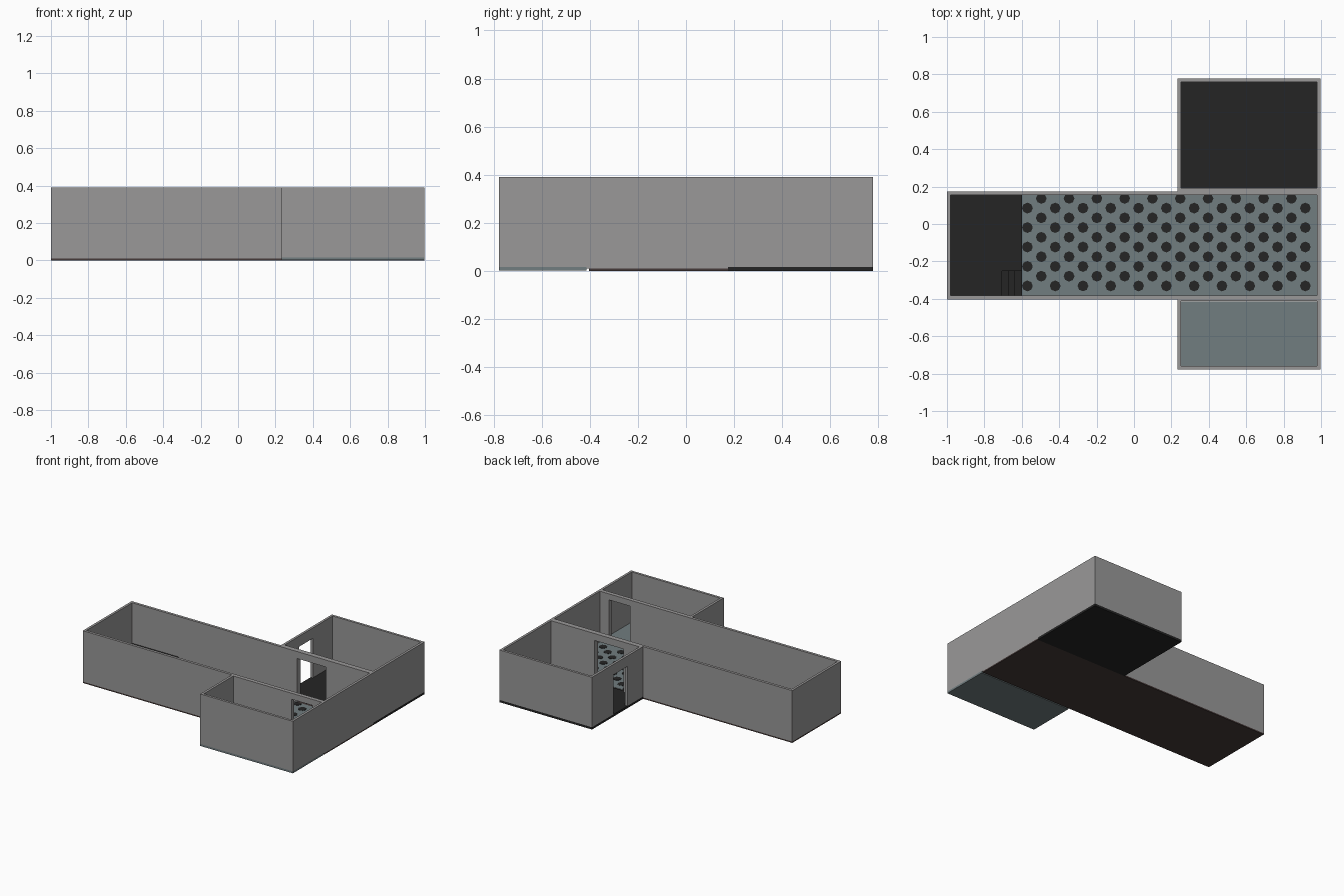
import bpy, bmesh, math
from mathutils import Vector

if "Cube" in bpy.data.objects:
    bpy.data.objects.remove(bpy.data.objects["Cube"])


def material(name, rgb):
    m = bpy.data.materials.new(name)
    m.diffuse_color = (*rgb, 1)
    m.use_nodes = True
    m.node_tree.nodes["Principled BSDF"].inputs["Base Color"].default_value = m.diffuse_color
    return m


WALL = material("wall grey", (0.32, 0.315, 0.315))
DARK = material("charcoal", (0.018, 0.018, 0.018))
BLUE = material("slate blue", (0.165, 0.205, 0.215))
BROWN = material("dark brown", (0.06, 0.042, 0.04))


def finish(name, bm, mat):
    bmesh.ops.recalc_face_normals(bm, faces=bm.faces)
    me = bpy.data.meshes.new(name)
    bm.to_mesh(me)
    bm.free()
    me.materials.append(mat)
    ob = bpy.data.objects.new(name, me)
    bpy.context.collection.objects.link(ob)
    return ob


def add_prism(bm, points, offset):
    """Extrude a closed outline along the offset vector."""
    face = bm.faces.new([bm.verts.new(p) for p in points])
    geo = bmesh.ops.extrude_face_region(bm, geom=[face], use_keep_orig=True)
    verts = [g for g in geo["geom"] if isinstance(g, bmesh.types.BMVert)]
    bmesh.ops.translate(bm, verts=verts, vec=Vector(offset))


def prism(name, points, offset, mat):
    bm = bmesh.new()
    add_prism(bm, points, offset)
    return finish(name, bm, mat)


def box(name, x0, x1, y0, y1, z0, z1, mat):
    pts = [(x0, y0, z0), (x1, y0, z0), (x1, y1, z0), (x0, y1, z0)]
    return prism(name, pts, (0, 0, z1 - z0), mat)


def door_wall(name, a0, a1, b0, b1, z0, door, along_x):
    """Wall from a0 to a1, thickness b0 to b1, with a door (start, end, top)."""
    d0, d1, dz = door
    outline = [(a0, z0), (d0, z0), (d0, dz), (d1, dz), (d1, z0), (a1, z0), (a1, TOP), (a0, TOP)]
    if along_x:
        return prism(name, [(a, b0, z) for a, z in outline], (0, b1 - b0, 0), WALL)
    return prism(name, [(b0, a, z) for a, z in outline], (b1 - b0, 0, 0), WALL)


TOP = 0.39
T = 0.018                      # wall thickness
X0, X1, XR = -1.0, 0.997, 0.232  # hall ends and side room start
YF, YB = -0.777, 0.777         # front and back extents
HF, HB = -0.403, 0.175         # hall front and back
H, R = 0.012, 0.017            # floor tops of hall and side rooms

# Floor slabs
box("hall_base", X0, X1, HF, HB, 0, H - 0.002, BROWN)
box("hall_carpet", X0 + T, X1 - T, HF + T, HB - T, H - 0.002, H, BLUE)
box("back_room_floor", XR, X1, HB, YB, 0, R, DARK)
box("front_room_floor", XR, X1, YF, HF - 0.011, 0.002, R, BLUE)

# Hall walls
box("hall_left_wall", X0, X0 + T, HF, HB, H - 0.002, TOP, WALL)
box("hall_right_wall", X1 - T, X1, HF + 0.02, HB - 0.02, H - 0.002, TOP, WALL)
box("hall_front_wall", X0 + T, XR, HF, HF + 0.02, H - 0.002, TOP, WALL)
box("hall_back_wall", X0 + T, XR, HB - 0.02, HB, H - 0.002, TOP, WALL)
door_wall("front_room_dividing_wall", XR, X1, HF - 0.01, HF + 0.02, H - 0.002, (0.73, 0.905, 0.345), True)
door_wall("back_room_dividing_wall", XR, X1, HB - 0.02, HB + 0.018, H - 0.002, (0.38, 0.62, 0.338), True)

# Back room walls, with an outside door on the left
door_wall("back_room_left_wall", HB + 0.018, YB, XR, XR + T, R, (0.36, 0.525, 0.312), False)
box("back_room_right_wall", X1 - T, X1, HB + 0.018, YB, R, TOP, WALL)
box("back_room_back_wall", XR + T, X1 - T, YB - T, YB, R, TOP, WALL)

# Front room walls
box("front_room_left_wall", XR, XR + T, YF, HF - 0.01, R, TOP, WALL)
box("front_room_right_wall", X1 - T, X1, YF, HF - 0.01, R, TOP, WALL)
box("front_room_front_wall", XR + T, X1 - T, YF, YF + T, R, TOP, WALL)

# Stage with a corner left free for steps
SX, SY, SZ = -0.6, -0.25, 0.088
xi, yi, yo = X0 + T, HF + 0.02, HB - 0.02
stage = [(xi, yi), (-0.705, yi), (-0.705, SY), (SX, SY), (SX, yo), (xi, yo)]
prism("stage", [(x, y, H) for x, y in stage], (0, 0, SZ - H), DARK)

# Steps up to the stage
steps, rise, run = [(SX, H)], (SZ - H) / 4, 0.035
for i in range(3):
    steps += [(SX - i * run, H + (i + 1) * rise), (SX - (i + 1) * run, H + (i + 1) * rise)]
steps.append((-0.705, H))
prism("stage_steps", [(x, yi, z) for x, z in steps], (0, SY - yi, 0), DARK)

# Staggered dark spots on the carpet
bm = bmesh.new()
for col in range(21):
    cx = -0.57 + col * 0.0743
    for row in range(6):
        cy = yo - (0.018 if col % 2 else 0.07) - row * 0.104
        pts = []
        for k in range(8):
            a = math.tau * k / 8
            y = min(max(cy + 0.029 * math.sin(a), yi), yo)
            pts.append((cx + 0.029 * math.cos(a), y, H))
        if cy > yi + 0.005:
            add_prism(bm, pts, (0, 0, 0.002))
bmesh.ops.remove_doubles(bm, verts=bm.verts, dist=0.0001)
finish("carpet_spots", bm, DARK)
